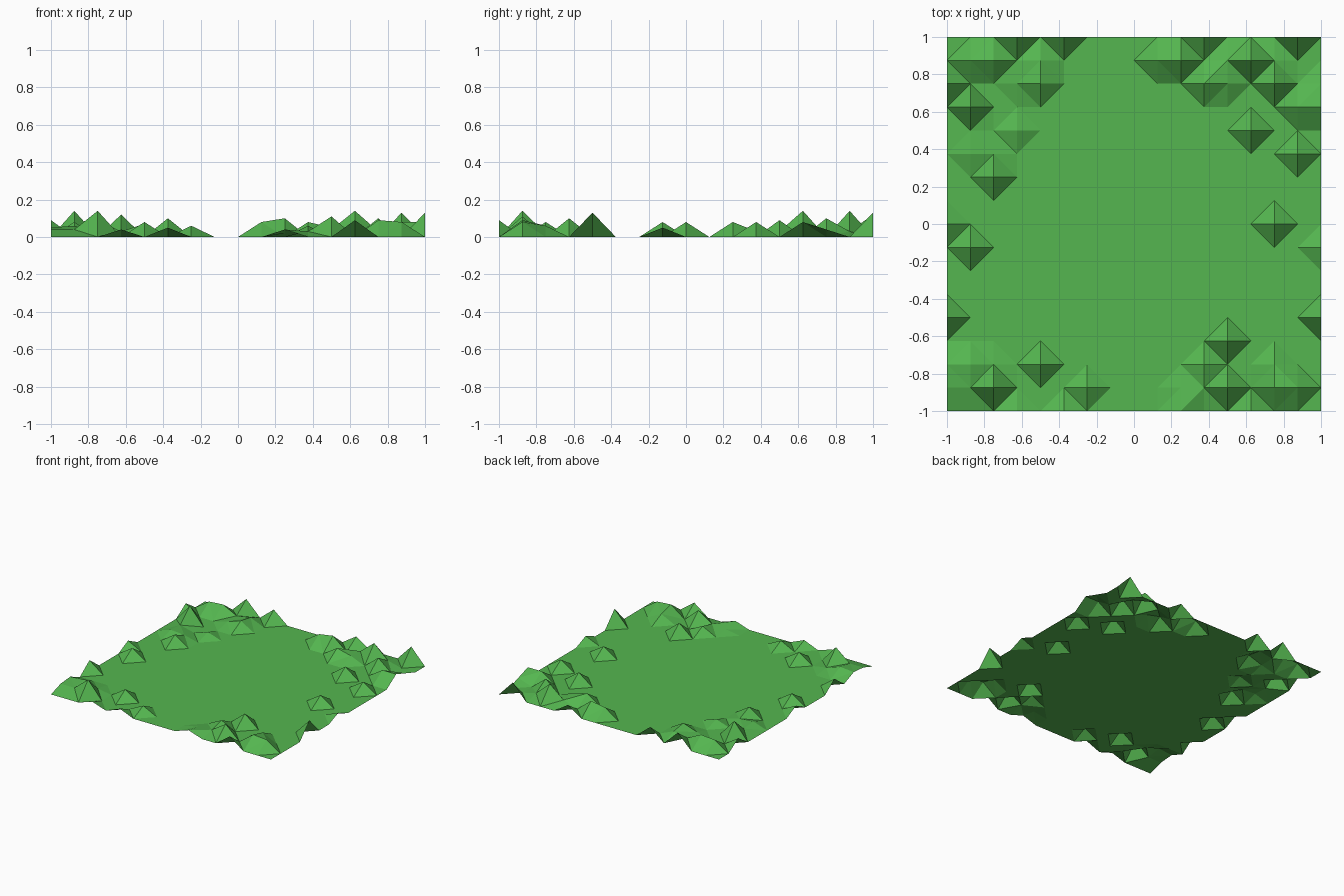
import bpy, bmesh

if "Cube" in bpy.data.objects:
    bpy.data.objects.remove(bpy.data.objects["Cube"])

N = 16              # cells per side
STEP = 2.0 / N

# Raised mounds: grid row (from the centre) -> {grid column: height in cm-like 0.01 units}
MOUNDS = {
    8: {-5: 12, -3: 10, 3: 8, 7: 13},
    7: {-7: 8, -6: 9, -5: 3, -4: 5, 1: 8, 2: 10, 4: 4, 5: 14, 6: 3},
    6: {-8: 8, -4: 7, -5: 3, 3: 8, 4: 5, 6: 10, 8: 4},
    5: {-7: 14, 7: 8, 8: 8},
    4: {-7: 3, -5: 4, 5: 9},
    3: {-7: 4, -6: 3, 7: 8},
    2: {-6: 8},
    0: {-8: 6, 6: 8},
    -1: {-7: 8, 8: 5},
    -4: {-8: 9, 8: 13},
    -5: {4: 10},
    -6: {-8: 5, -7: 6, -6: 2, -4: 8, 3: 6, 6: 6},
    -7: {-8: 4, -7: 4, -6: 14, -2: 6, 2: 2, 3: 3, 4: 11, 6: 9, 7: 8},
    -8: {-5: 4, -3: 5, 2: 4, 5: 9},
}

# Open ground sheet with its border vertices lifted
bm = bmesh.new()
verts = {}
for j in range(-8, 9):
    for i in range(-8, 9):
        h = MOUNDS.get(j, {}).get(i, 0) * 0.01
        verts[i, j] = bm.verts.new((i * STEP, j * STEP, h))
for j in range(-8, 8):
    for i in range(-8, 8):
        bm.faces.new([verts[i, j], verts[i + 1, j],
                      verts[i + 1, j + 1], verts[i, j + 1]])

# Split along the short diagonal so lone mounds become four-sided pyramids
bmesh.ops.triangulate(bm, faces=bm.faces[:], quad_method='SHORT_EDGE')

mesh = bpy.data.meshes.new("grass_ground")
bm.to_mesh(mesh)
bm.free()

grass = bpy.data.materials.new("grass green")
grass.diffuse_color = (0.09, 0.47, 0.08, 1)
grass.use_nodes = True
grass.node_tree.nodes["Principled BSDF"].inputs["Base Color"].default_value = grass.diffuse_color
mesh.materials.append(grass)

ground = bpy.data.objects.new("grass_ground", mesh)
bpy.context.collection.objects.link(ground)
